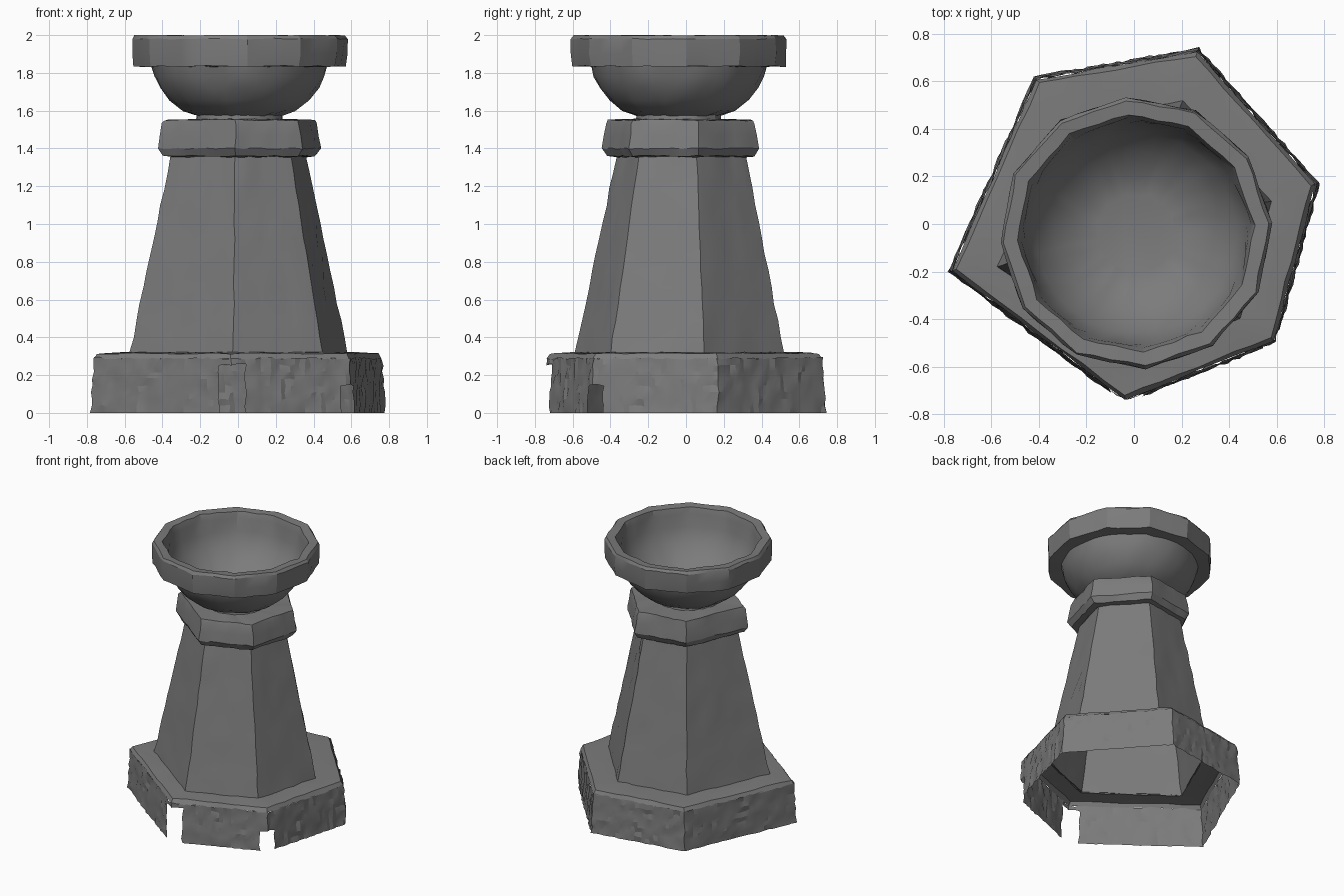
import bpy, bmesh, random
from math import cos, sin, pi, radians
from mathutils import Vector

random.seed(4)
cube = bpy.data.objects.get("Cube")
if cube:
    bpy.data.objects.remove(cube, do_unlink=True)

stone = bpy.data.materials.new("grey stone")
stone.use_nodes = True
grey = (0.2, 0.2, 0.2, 1)
stone.diffuse_color = grey
stone.node_tree.nodes["Principled BSDF"].inputs["Base Color"].default_value = grey

# Uneven six-sided plan of the pedestal, counter-clockwise
HEX = [Vector(p) for p in ((-.42, .62), (-.78, -.2), (-.04, -.755),
                           (.6, -.5), (.78, .17), (.27, .74))]
START = radians(124)


def outline(corners, scale, z, per_side, dx=0, dy=0):
    """Closed ring along a polygon, each side split evenly."""
    ring = []
    for i, a in enumerate(corners):
        b = corners[(i + 1) % len(corners)]
        for k in range(per_side):
            p = a.lerp(b, k / per_side) * scale
            ring.append(Vector((p.x + dx, p.y + dy, z)))
    return ring


def ngon(sides):
    return [Vector((cos(START + 2 * pi * i / sides), sin(START + 2 * pi * i / sides)))
            for i in range(sides)]


def loft(name, rings, rough, cap=False, angle=25, gap=None):
    """Skin of quads through the rings, with a chipped stone surface."""
    bm = bmesh.new()
    loops = [[bm.verts.new(p) for p in ring] for ring in rings]
    n = len(loops[0])
    for low, high in zip(loops, loops[1:]):
        for i in range(n):
            j = (i + 1) % n
            bm.faces.new((low[i], low[j], high[j], high[i]))
    if cap:
        bm.faces.new(loops[-1])
    if gap:
        broken = [f for f in bm.faces if gap(f.calc_center_median())]
        bmesh.ops.delete(bm, geom=broken, context='FACES')
    for v in bm.verts:
        flat = v.co.z < 0.001
        v.co += Vector([random.uniform(-rough, rough) for _ in range(3)])
        v.co.z = 0 if flat else min(v.co.z, 2)
    mesh = bpy.data.meshes.new(name)
    bm.to_mesh(mesh)
    bm.free()
    mesh.materials.append(stone)
    obj = bpy.data.objects.new(name, mesh)
    bpy.context.collection.objects.link(obj)
    bpy.ops.object.select_all(action='DESELECT')
    obj.select_set(True)
    bpy.context.view_layer.objects.active = obj
    bpy.ops.object.shade_smooth_by_angle(angle=radians(angle))
    return obj


# Base: thin hollow skirt with broken corners, then the ledge
def broken_corner(p):
    front = abs(p.x + .035) < .08 and p.y < -.66 and p.z < .24
    side = (p.xy - HEX[3]).length < .05 and p.z < .14
    return front or side


SIDE = 24
skirt = [outline(HEX, 1 - .02 * k / 8, .29 * k / 8, SIDE) for k in range(9)]
loft("base_skirt", skirt, .006, angle=15, gap=broken_corner)
ledge = [outline(HEX, s, z, 8, 0, dy) for s, z, dy in
         ((.98, .285, 0), (.955, .315, 0), (.85, .32, -.015), (.73, .32, -.03))]
loft("base_ledge", ledge, .004)

# Pillar: tapered hollow shaft
STEPS = 12
shaft = []
for k in range(STEPS + 1):
    t = k / STEPS
    shaft.append(outline(HEX, .74 - .28 * t, .315 + 1.045 * t, 8, .004, -.03 + .01 * t))
loft("pillar", shaft, .004)

# Collar: six-sided band with a flat top
collar = [outline(HEX, s, z, 8, .008, -.025) for s, z in
          ((.455, 1.355), (.52, 1.36), (.555, 1.40), (.54, 1.47),
           (.525, 1.53), (.515, 1.55))]
collar.append(outline(ngon(12), .2, 1.555, 4, .01, -.035))
loft("collar", collar, .004)

# Bowl: round body, twelve-sided rim, hollow inside and flat floor
ROUND, FACETED = (ngon(48), 1), (ngon(12), 4)
profile = [
    (.23, 1.545, ROUND), (.225, 1.575, ROUND), (.30, 1.60, ROUND),
    (.37, 1.655, ROUND), (.42, 1.72, ROUND), (.45, 1.78, ROUND), (.465, 1.835, ROUND),
    (.565, 1.835, FACETED), (.572, 1.9, FACETED), (.572, 1.98, FACETED),
    (.56, 2, FACETED), (.5, 1.995, FACETED), (.485, 1.95, FACETED),
    (.465, 1.86, ROUND), (.42, 1.76, ROUND), (.34, 1.67, ROUND),
    (.24, 1.605, ROUND), (.165, 1.585, ROUND)]
bowl = [outline(shape, r, z, per, .008, -.038) for r, z, (shape, per) in profile]
loft("bowl", bowl, .004, cap=True)
